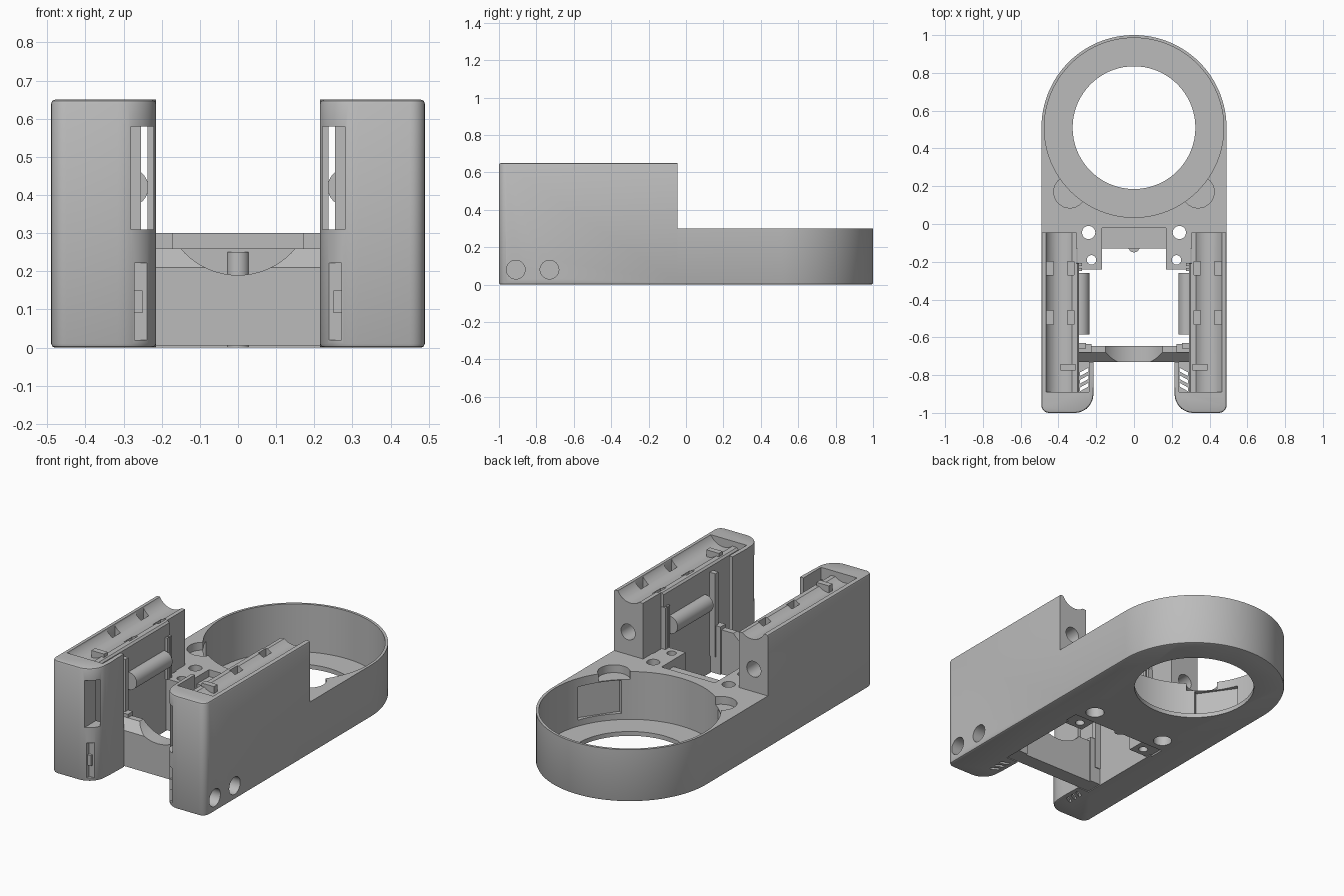
import bpy, bmesh, math
from math import sin, cos, pi, radians
from mathutils import Matrix, Vector

cube = bpy.data.objects.get("Cube")
if cube:
    bpy.data.objects.remove(cube, do_unlink=True)

grey = bpy.data.materials.new("plain_grey")
grey.use_nodes = True
colour = (0.5, 0.5, 0.5, 1)
grey.diffuse_color = colour
grey.node_tree.nodes["Principled BSDF"].inputs["Base Color"].default_value = colour

LOW, HIGH, BACK = 0.3, 0.65, -0.045      # deck height, pillar height, pillar back face
RING = 0.51                              # centre of the ring in y


def finish(name, bm):
    bmesh.ops.recalc_face_normals(bm, faces=bm.faces)
    mesh = bpy.data.meshes.new(name)
    bm.to_mesh(mesh)
    bm.free()
    mesh.materials.append(grey)
    obj = bpy.data.objects.new(name, mesh)
    bpy.context.collection.objects.link(obj)
    return obj


def prism(name, pts, a, b, axis="z", soft=None):
    """Extrude a 2D outline along an axis; soft picks the rim edges to round."""
    place = {"z": lambda p, t: (p[0], p[1], t),
             "y": lambda p, t: (p[0], t, p[1]),
             "x": lambda p, t: (t, p[0], p[1])}[axis]
    bm = bmesh.new()
    face = bm.faces.new([bm.verts.new(place(p, a)) for p in pts])
    grown = bmesh.ops.extrude_face_region(bm, geom=[face])["geom"]
    step = Vector(place((0, 0), b - a))
    bmesh.ops.translate(bm, vec=step, verts=[g for g in grown if isinstance(g, bmesh.types.BMVert)])
    if soft:
        edges = [e for e in bm.edges if soft(*[v.co for v in e.verts])]
        bmesh.ops.bevel(bm, geom=edges, offset=0.01, segments=2, profile=0.5, affect="EDGES")
    return finish(name, bm)


def box(name, x, y, z):
    return prism(name, [(x[0], y[0]), (x[1], y[0]), (x[1], y[1]), (x[0], y[1])], z[0], z[1])


def arc(cx, cy, r, start, end, n):
    return [(cx + r * cos(radians(start + (end - start) * i / n)),
             cy + r * sin(radians(start + (end - start) * i / n))) for i in range(n + 1)]


def rod(name, u, v, r, a, b, axis="z", n=32):
    return prism(name, arc(u, v, r, 0, 360 - 360 / n, n - 1), a, b, axis)


def cut(obj, *cutters):
    """Subtract each cutter, then delete it."""
    bpy.context.view_layer.objects.active = obj
    for c in cutters:
        mod = obj.modifiers.new("cut", "BOOLEAN")
        mod.operation, mod.solver, mod.object = "DIFFERENCE", "EXACT", c
        bpy.ops.object.modifier_apply(modifier=mod.name)
        bpy.data.objects.remove(c, do_unlink=True)


def level(p, q):
    return abs(p.z - q.z) < 1e-4


# Base: round holder and the deck that joins the pillars
outline = arc(0, RING, 0.49, 0, 180, 64) + [(-0.49, BACK), (-0.305, BACK), (-0.305, -0.13),
                                            (0.305, -0.13), (0.305, BACK), (0.49, BACK)]
base = prism("ring_base", outline, 0, LOW,
             soft=lambda p, q: level(p, q) and p.z < 0.01 and max(p.y, q.y) > BACK + 0.01)
cut(base,
    rod("bore", 0, RING, 0.475, 0.025, 1, n=96),
    rod("floor_hole", 0, RING, 0.325, -1, 1, n=72),
    box("deck_recess", (-0.17, 0.17), (-0.2, -0.02), (0.26, 1)))
for s in (-1, 1):
    window = box("window", (0.4, 0.488), (-0.12, 0.12), (0.06, 0.25))
    angle = radians(-35 if s > 0 else -145)
    window.data.transform(Matrix.Translation((0, RING, 0)) @ Matrix.Rotation(angle, 4, "Z"))
    cut(base, window,
        rod("pocket", s * 0.34, 0.17, 0.085, 0.255, 1),
        rod("screw_hole", s * 0.24, BACK, 0.035, -1, 1),
        rod("counterbore", s * 0.24, BACK, 0.05, -1, 0.1))
rod("centre_boss", 0, -0.12, 0.03, 0, 0.25)

# Cross bar with a sloped top edge and a round notch
bar = prism("cross_bar", [(-0.73, 0.005), (-0.73, 0.21), (-0.68, 0.26), (-0.645, 0.26), (-0.645, 0.005)],
            -0.3, 0.3, "x")
cut(bar, rod("notch", 0, 0.386, 0.196, -1, 0, "y", 64))


def build_pillar(s, side):
    def bx(name, x, y, z):
        return box(name, (s * x[0], s * x[1]), y, z)

    # Upright body with rounded front corners
    plan = [(0.49, BACK)] + arc(0.45, -0.96, 0.04, 0, -90, 6) + arc(0.315, -0.9, 0.1, 270, 180, 12)
    plan += [(0.215, -0.73), (0.29, -0.73), (0.29, -0.21), (0.305, -0.21), (0.305, BACK)]
    body = prism(side + "_pillar", [(s * x, y) for x, y in plan], 0, HIGH,
                 soft=lambda p, q: level(p, q) and min(p.y, q.y) < BACK - 0.01 and
                 (min(abs(p.x), abs(q.x)) > 0.4 or max(p.y, q.y) < -0.74))

    # Curved trough along the top, slots in it, and the hollow behind the front lip
    trough = [(0.475, 0.8), (0.475, HIGH)] + arc(0.385, 0.69, 0.09, -20, -130, 10)
    trough += [(0.3, 0.62), (0.27, 0.59), (0.27, 0.8)]
    cut(body,
        prism("trough", [(s * x, z) for x, z in trough], -0.89, 0.1, "y"),
        bx("hollow", (0.237, 0.29), (-0.89, -0.7), (0.02, 1)),
        bx("front_slot", (0.222, 0.28), (-1.1, -0.88), (0.31, 0.58)),
        bx("clip_recess", (0.2, 0.272), (-1.1, -0.965), (0.02, 0.222)),
        rod("back_hole", s * 0.4, 0.43, 0.045, -0.2, 0.1, "y"))
    for y in (-0.235, -0.495):
        for x in (0.335, 0.445):
            cut(body, bx("slot", (x - 0.018, x + 0.018), (y - 0.036, y + 0.036), (0.54, 0.8)))

    # Slanted vents in the floor of the hollow
    for i in range(3):
        y = -0.86 + 0.04 * i
        vent = [(0.24, y), (0.285, y - 0.025), (0.285, y - 0.005), (0.24, y + 0.02)]
        cut(body, prism("vent", [(s * u, v) for u, v in vent], -1, 0.1))

    # Two round sockets in one outer side only
    if s > 0:
        for y in (-0.91, -0.73):
            cut(body, rod("socket", y, 0.08, 0.05, 0.38, 0.6, "x"))

    # Small parts on the inner face and top
    bx(side + "_clip", (0.25, 0.272), (-0.98, -0.95), (0.09, 0.15))
    bx(side + "_top_tab", (0.31, 0.39), (-0.775, -0.742), (0.55, 0.64))
    rod(side + "_inner_roll", s * 0.285, 0.42, 0.05, -0.585, -0.26, "y")
    bx(side + "_front_rib", (0.225, 0.3), (-0.68, -0.635), (0.005, 0.28))
    bx(side + "_tall_rib", (0.255, 0.3), (-0.66, -0.63), (0.1, 0.58))
    for y in (-0.215, -0.24):
        bx(side + "_back_rib", (0.275, 0.31), (y - 0.008, y + 0.008), (LOW, 0.54))
    block = bx(side + "_screw_block", (0.17, 0.3), (-0.24, -0.12), (0.005, LOW))
    cut(block, rod("block_hole", s * 0.225, -0.19, 0.025, -1, 1))


build_pillar(1, "left")
build_pillar(-1, "right")

# Smooth the round surfaces, keep corners sharp
for obj in list(bpy.context.scene.objects):
    if obj.type == "MESH":
        bpy.ops.object.select_all(action="DESELECT")
        obj.select_set(True)
        bpy.context.view_layer.objects.active = obj
        bpy.ops.object.shade_smooth_by_angle(angle=radians(30))
